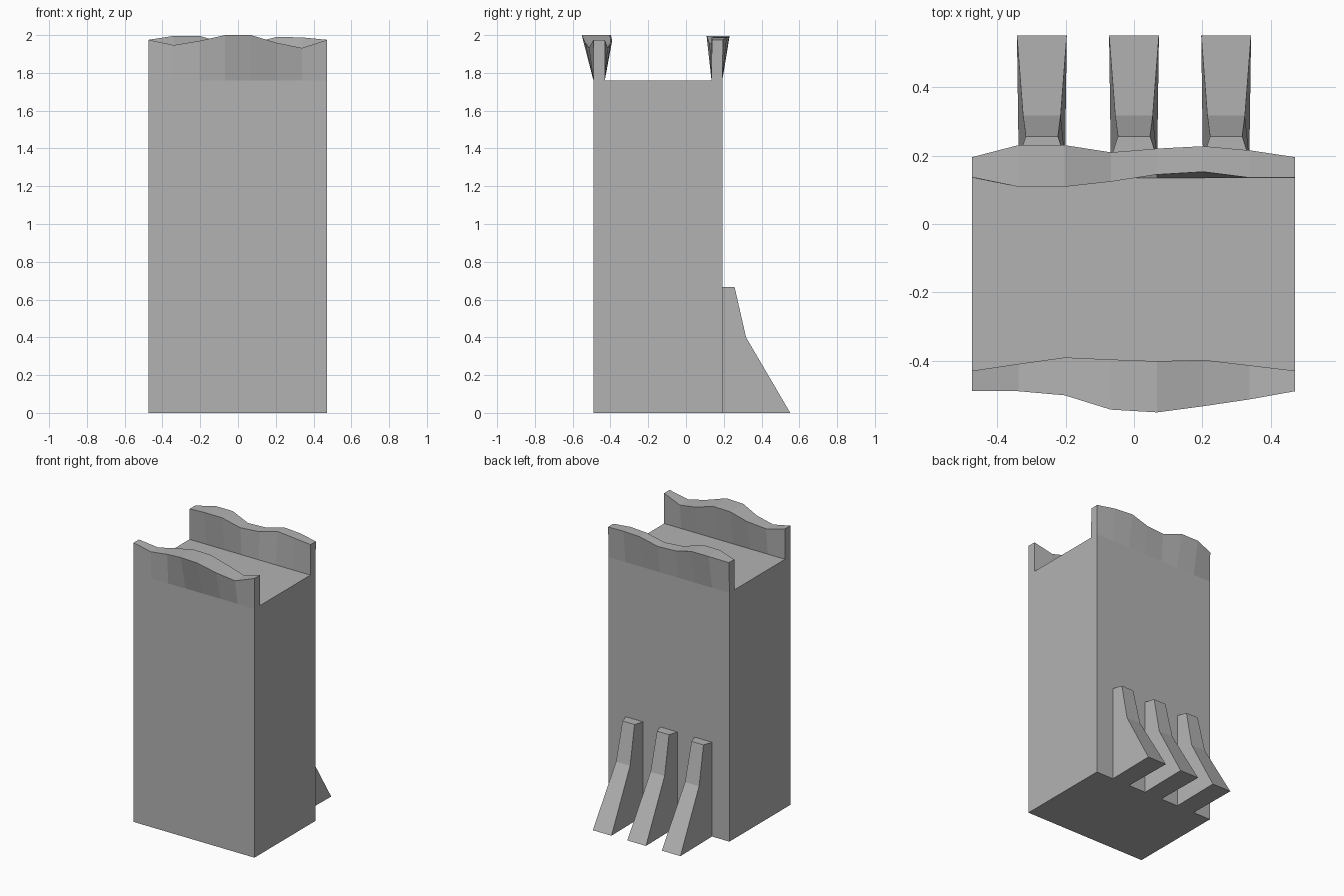
import bpy, bmesh

if "Cube" in bpy.data.objects:
    bpy.data.objects.remove(bpy.data.objects["Cube"])

BACK, FRONT, DECK = 0.192, -0.49, 1.76

# Dark grey stone
stone = bpy.data.materials.new("dark_stone")
stone.diffuse_color = (0.45, 0.45, 0.45, 1)
stone.use_nodes = True
stone.node_tree.nodes["Principled BSDF"].inputs["Base Color"].default_value = stone.diffuse_color


def loft(name, sections):
    """Skin a row of equal-length closed sections and cap both ends."""
    bm = bmesh.new()
    rings = [[bm.verts.new(p) for p in s] for s in sections]
    n = len(rings[0])
    for a, b in zip(rings, rings[1:]):
        for i in range(n):
            j = (i + 1) % n
            bm.faces.new((a[i], a[j], b[j], b[i]))
    bm.faces.new(rings[0][::-1])
    bm.faces.new(rings[-1])
    # merge coplanar strips on the plain walls, deck and base
    bmesh.ops.dissolve_limit(bm, angle_limit=0.001, verts=bm.verts, edges=bm.edges)
    bmesh.ops.recalc_face_normals(bm, faces=bm.faces)
    mesh = bpy.data.meshes.new(name)
    bm.to_mesh(mesh)
    bm.free()
    mesh.materials.append(stone)
    obj = bpy.data.objects.new(name, mesh)
    bpy.context.collection.objects.link(obj)
    return obj


# Pillar block with two wavy parapets: a U section swept along x
xs = (-0.474, -0.339, -0.203, -0.068, 0.068, 0.203, 0.338, 0.472)
front_rim = (  # outer y, inner y, z
    (-0.49, -0.43, 1.975), (-0.49, -0.41, 1.947), (-0.502, -0.391, 1.97),
    (-0.544, -0.397, 2.0), (-0.552, -0.402, 2.0), (-0.534, -0.398, 1.96),
    (-0.514, -0.414, 1.932), (-0.49, -0.43, 1.975))
back_rim = (
    (0.196, 0.137, 1.975), (0.231, 0.109, 1.996), (0.231, 0.109, 1.996),
    (0.21, 0.124, 1.955), (0.221, 0.145, 1.955), (0.228, 0.153, 1.99),
    (0.216, 0.136, 1.988), (0.196, 0.137, 1.975))

sections = []
for x, (fo, fi, fz), (bo, bi, bz) in zip(xs, front_rim, back_rim):
    section = [(FRONT, 0), (FRONT, DECK), (fo, fz), (fi, fz), (-0.43, DECK),
               (0.135, DECK), (bi, bz), (bo, bz), (BACK, DECK), (BACK, 0)]
    sections.append([(x, y, z) for y, z in section])
loft("pillar_block", sections)

# Three tapered buttresses on the back: (y, z, half width)
profile = ((BACK, 0, 0.068), (0.552, 0, 0.073), (0.318, 0.4, 0.055),
           (0.257, 0.667, 0.047), (BACK, 0.667, 0.068))
for i, cx in enumerate((-0.27, 0.0, 0.27)):
    loft(f"buttress_{i + 1}",
         [[(cx + s * w, y, z) for y, z, w in profile] for s in (-1, 1)])
